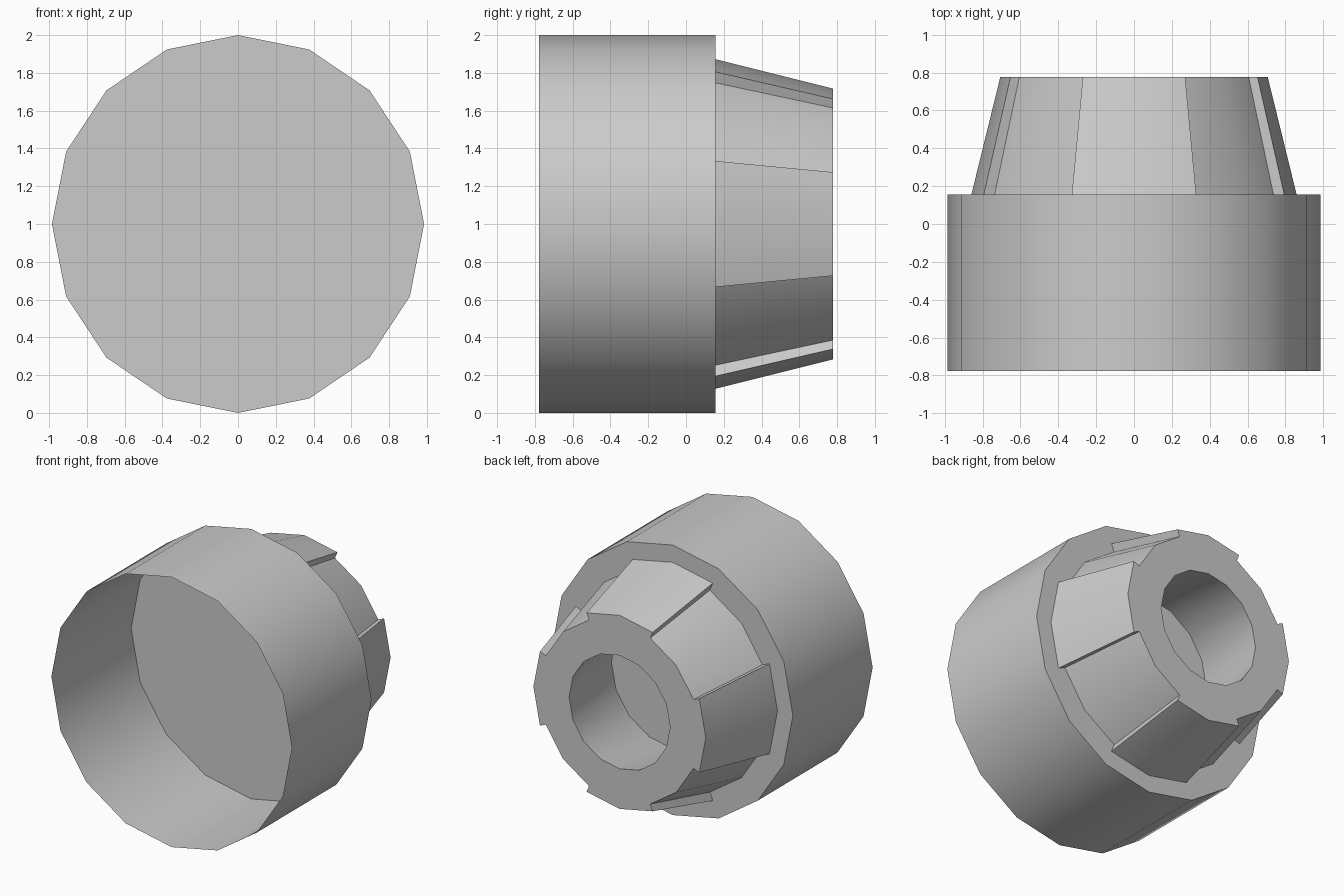
import bpy, bmesh
from math import sin, cos, radians

if "Cube" in bpy.data.objects:
    bpy.data.objects.remove(bpy.data.objects["Cube"])

XS = 0.985                       # slight sideways squash of every ring
Y_FRONT, Y_STEP, Y_BACK = -0.777, 0.156, 0.777


def point(angle, r, y):
    a = radians(angle)
    return (r * sin(a) * XS, y, 1 + r * cos(a))


def skin(bm, rings):
    """Join successive closed rings of coordinates with quads."""
    rows = [[bm.verts.new(p) for p in ring] for ring in rings]
    for a, b in zip(rows, rows[1:]):
        for i in range(len(a)):
            j = (i + 1) % len(a)
            bm.faces.new((a[i], a[j], b[j], b[i]))
    return rows


def finish(bm, name):
    bmesh.ops.remove_doubles(bm, verts=bm.verts, dist=0.0005)
    bmesh.ops.recalc_face_normals(bm, faces=bm.faces)
    mesh = bpy.data.meshes.new(name)
    bm.to_mesh(mesh)
    bm.free()
    ob = bpy.data.objects.new(name, mesh)
    bpy.context.collection.objects.link(ob)
    bpy.ops.object.select_all(action='DESELECT')
    ob.select_set(True)
    bpy.context.view_layer.objects.active = ob
    bpy.ops.object.shade_smooth_by_angle(angle=radians(30))


# Thin open-fronted cup with a full back wall
bm = bmesh.new()
ring_angles = [i * 22.5 for i in range(16)]
rows = skin(bm, [[point(a, 1, y) for a in ring_angles] for y in (Y_FRONT, Y_STEP)])
bm.faces.new(rows[-1])
finish(bm, "cup_shell")

# Tapered nozzle: eight sectors, alternately raised and lowered, around a blind hole
sectors = [(k * 45 + d, 1 if k % 2 == 0 else 0.928)
           for k in range(8) for d in (-22.5, 0, 22.5)]


def outer(r, y):
    return [point(a, r * s, y) for a, s in sectors]


def hole(r, y):
    return [point(a, r, y) for a, s in sectors]


bm = bmesh.new()
skin(bm, [outer(0.872, Y_STEP), outer(0.717, Y_BACK),
          hole(0.42, Y_BACK), hole(0.51, Y_STEP)])
finish(bm, "notched_nozzle")
